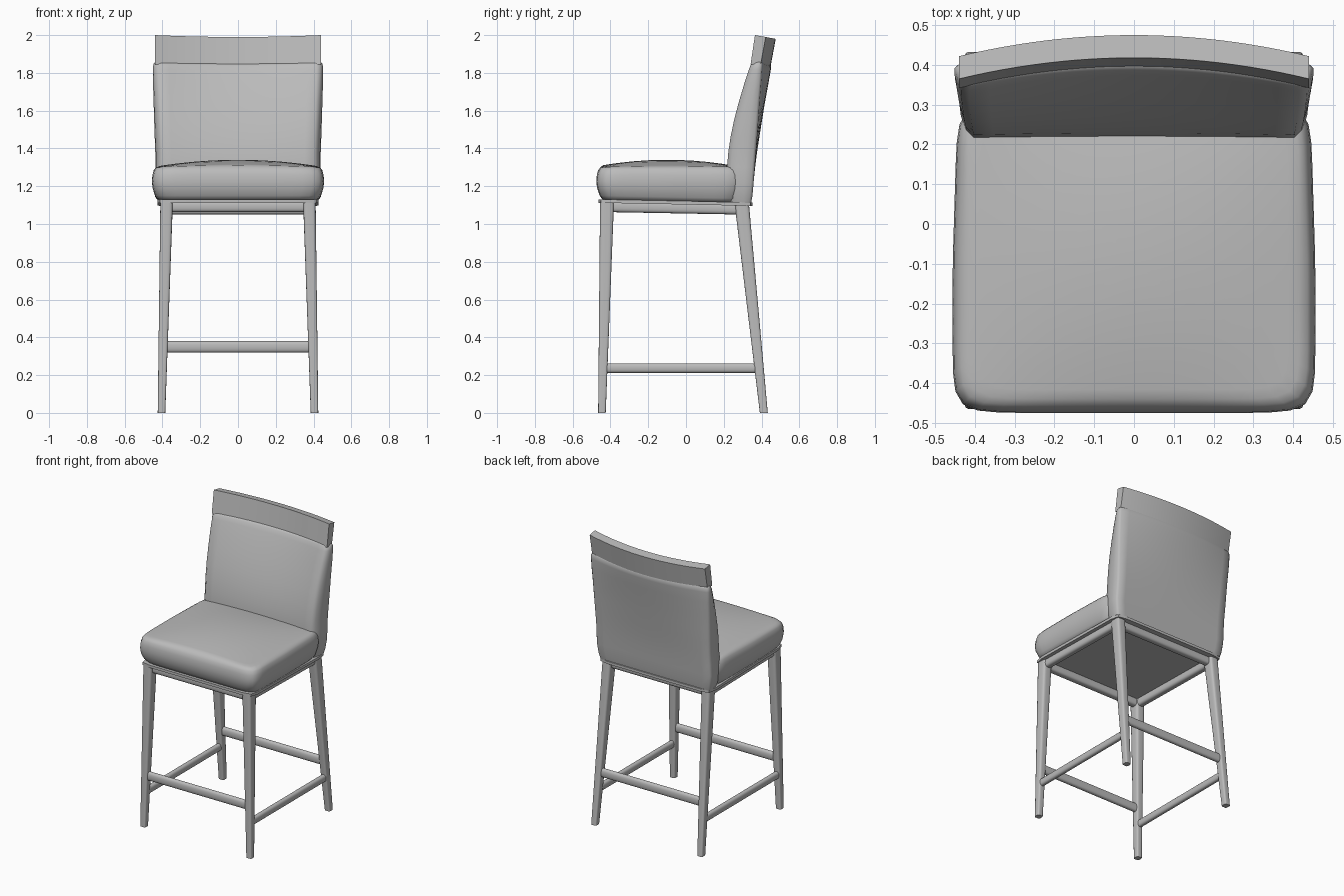
import bpy, bmesh, math
from mathutils import Vector

if "Cube" in bpy.data.objects:
    bpy.data.objects.remove(bpy.data.objects["Cube"])

grey = bpy.data.materials.new("soft grey")
grey.diffuse_color = (0.5, 0.5, 0.5, 1)
grey.use_nodes = True
grey.node_tree.nodes["Principled BSDF"].inputs["Base Color"].default_value = grey.diffuse_color


def loft(name, rings, angle=40):
    """Skin a list of equal-length closed rings and cap both ends."""
    bm = bmesh.new()
    vr = [[bm.verts.new(p) for p in r] for r in rings]
    n = len(rings[0])
    for a, b in zip(vr, vr[1:]):
        for i in range(n):
            j = (i + 1) % n
            bm.faces.new((a[i], a[j], b[j], b[i]))
    bm.faces.new(vr[0])
    bm.faces.new(vr[-1])
    bmesh.ops.recalc_face_normals(bm, faces=bm.faces)
    me = bpy.data.meshes.new(name)
    bm.to_mesh(me)
    bm.free()
    me.materials.append(grey)
    me.shade_smooth()
    me.set_sharp_from_angle(angle=math.radians(angle))
    ob = bpy.data.objects.new(name, me)
    bpy.context.collection.objects.link(ob)
    return ob


def rounded(per_side, n):
    """Unit rounded square: square perimeter pulled onto a superellipse."""
    pts = []
    for k in range(4):
        for i in range(per_side):
            u, v = -1 + 2 * i / per_side, -1
            for _ in range(k):
                u, v = -v, u
            r = (abs(u) ** n + abs(v) ** n) ** (-1 / n)
            pts.append((u * r, v * r))
    return pts


def bar(name, p0, p1, s0, s1, axis, n=5):
    """Tapered rounded bar with end sections square to the given axis."""
    a, b = [k for k in range(3) if k != axis]
    rings = []
    for p, s in ((p0, s0), (p1, s1)):
        ring = []
        for u, v in rounded(6, n):
            q = Vector(p)
            q[a] += u * s[0] / 2
            q[b] += v * s[1] / 2
            ring.append(q)
        rings.append(ring)
    return loft(name, rings, 50)


def tilt(y):
    return -0.016 * (y + 0.45) / 0.8


# Seat cushion: bulging sides, crowned top
cy, hx, hy = -0.085, 0.456, 0.39
shape = rounded(16, 12)


def crown(x, y):
    return 1.30 + 0.04 * max(0, 1 - (x / 0.46) ** 2) * max(0, 1 - ((y + 0.1) / 0.4) ** 2)


rings = []
for z, inset in ((1.128, 0.034), (1.15, 0.018), (1.19, 0.004), (1.225, 0),
                 (1.26, 0.003), (1.285, 0.010), (1.298, 0.02)):
    ring = []
    for u, v in shape:
        y = cy + v * (hy - inset)
        x = u * (hx - inset - 0.012 * max(0, y + 0.1) / 0.4)
        ring.append((x, y, z + (tilt(y) if z < 1.16 else 0)))
    rings.append(ring)
for s in (0.91, 0.85, 0.7, 0.5, 0.3, 0.1):
    rings.append([(u * hx * s, cy + v * hy * s, crown(u * hx * s, cy + v * hy * s))
                  for u, v in shape])
loft("seat_cushion", rings, 60)

# Back cushion: horizontal sections that curve more towards the top
front = [(-0.92 + 1.84 * i / 16, 0) for i in range(17)]
rear = [(0.975 - 1.95 * i / 16, 1) for i in range(17)]
section = (front + [(0.965, 0.14), (0.99, 0.4), (1, 0.65), (1, 0.9)] + rear
           + [(-1, 0.9), (-1, 0.65), (-0.99, 0.4), (-0.965, 0.14)])
# z, front y at the edge, rear y in the middle, half width, bow
rows = ((1.112, 0.225, 0.345, 0.42, 0), (1.15, 0.22, 0.352, 0.43, 0),
        (1.22, 0.217, 0.358, 0.440, 0), (1.30, 0.217, 0.366, 0.438, 0.002),
        (1.38, 0.223, 0.376, 0.438, 0.006), (1.46, 0.234, 0.388, 0.441, 0.012),
        (1.55, 0.251, 0.402, 0.444, 0.02), (1.65, 0.276, 0.418, 0.447, 0.03),
        (1.75, 0.304, 0.436, 0.45, 0.04), (1.82, 0.326, 0.448, 0.451, 0.048),
        (1.846, 0.336, 0.451, 0.448, 0.05), (1.859, 0.348, 0.445, 0.438, 0.05))
rings = []
for z, f, b, w, bow in rows:
    ring = []
    for u, v in section:
        k = bow * (1 - u * u)
        ring.append((u * w, f + (b - bow - f) * v + k, z - 0.2 * k))
    rings.append(ring)
loft("back_cushion", rings, 55)

# Bowed top rail
rings = []
for i in range(25):
    u = -1 + i / 12
    k = 1 - u * u
    d = 0.053 * k
    rings.append([(0.44 * u, 0.342 + d, 1.845 - 0.01 * k), (0.44 * u, 0.365 + d, 2.0 - 0.01 * k),
                  (0.44 * u, 0.422 + d, 1.99 - 0.01 * k), (0.44 * u, 0.395 + d, 1.845 - 0.01 * k)])
loft("top_rail", rings, 30)

# Thin base board under the cushion
plate = rounded(12, 22)
loft("seat_base", [[(u * 0.427, -0.055 + v * 0.408, z + tilt(-0.055 + v * 0.408))
                    for u, v in plate] for z in (1.112, 1.130)], 40)

# Legs, aprons and side stretchers, mirrored left and right
for side, sx in (("left", -1), ("right", 1)):
    bar("front_leg_" + side, (sx * 0.405, -0.445, 0), (sx * 0.378, -0.418, 1.12),
        (0.04, 0.04), (0.066, 0.074), 2)
    bar("rear_leg_" + side, (sx * 0.405, 0.412, 0), (sx * 0.378, 0.295, 1.11),
        (0.04, 0.042), (0.066, 0.076), 2)
    bar("side_apron_" + side, (sx * 0.378, -0.41, 1.093), (sx * 0.378, 0.29, 1.080),
        (0.05, 0.06), (0.05, 0.06), 1, 3)
    bar("side_stretcher_" + side, (sx * 0.400, -0.435, 0.237), (sx * 0.400, 0.385, 0.237),
        (0.036, 0.05), (0.036, 0.05), 1, 2.5)

# Front and rear aprons and stretchers
for name, ya, za, ys in (("front", -0.415, 1.093, -0.436), ("rear", 0.293, 1.080, 0.375)):
    bar(name + "_apron", (-0.375, ya, za), (0.375, ya, za), (0.05, 0.06), (0.05, 0.06), 0, 3)
    bar(name + "_stretcher", (-0.395, ys, 0.35), (0.395, ys, 0.35),
        (0.036, 0.06), (0.036, 0.06), 0, 2.5)
